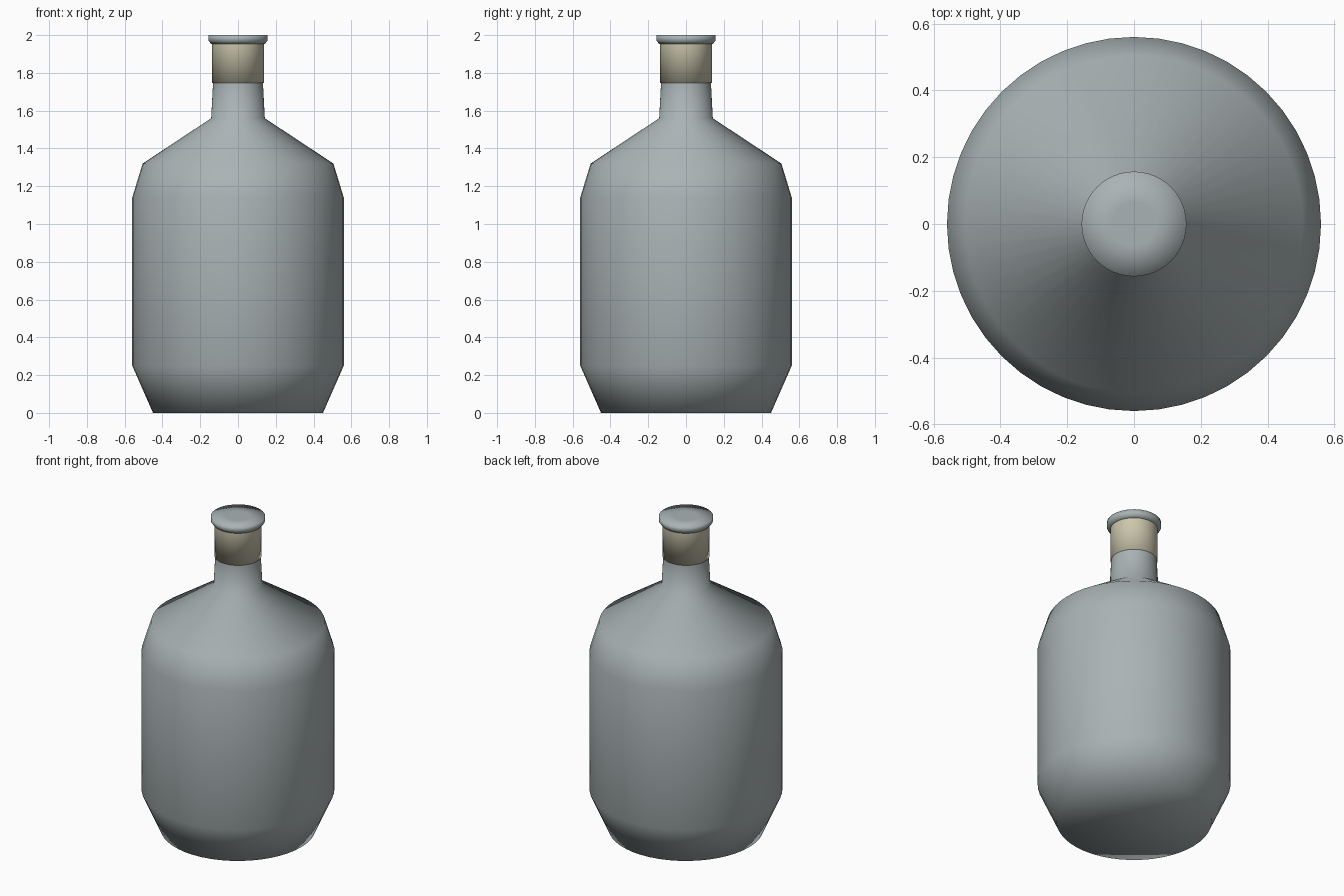
import bpy, bmesh, math

if "Cube" in bpy.data.objects:
    bpy.data.objects.remove(bpy.data.objects["Cube"])

SEGMENTS = 48


def material(name, rgb):
    m = bpy.data.materials.new(name)
    m.diffuse_color = (*rgb, 1)
    m.use_nodes = True
    m.node_tree.nodes["Principled BSDF"].inputs["Base Color"].default_value = m.diffuse_color
    return m


def lathe(name, profile, mat):
    """Revolve (radius, z) points about z; zero radii become poles."""
    bm = bmesh.new()
    rings = []
    for r, z in profile:
        n = 1 if r == 0 else SEGMENTS
        rings.append([bm.verts.new((r * math.cos(2 * math.pi * i / SEGMENTS),
                                    r * math.sin(2 * math.pi * i / SEGMENTS), z))
                      for i in range(n)])
    for a, b in zip(rings, rings[1:]):
        for i in range(SEGMENTS):
            j = (i + 1) % SEGMENTS
            corners = [a[i % len(a)], a[j % len(a)], b[j % len(b)], b[i % len(b)]]
            bm.faces.new(list(dict.fromkeys(corners))).smooth = True
    bmesh.ops.recalc_face_normals(bm, faces=bm.faces)
    mesh = bpy.data.meshes.new(name)
    bm.to_mesh(mesh)
    bm.free()
    mesh.materials.append(mat)
    obj = bpy.data.objects.new(name, mesh)
    bpy.context.collection.objects.link(obj)
    return obj


glass = material("grey_glass", (0.40, 0.45, 0.46))
cream = material("cream_cork", (0.60, 0.57, 0.42))

# Bottle: base, tapered foot, straight wall, shoulder and neck
lathe("bottle_body", [(0, 0), (0.45, 0), (0.56, 0.25), (0.56, 1.14), (0.505, 1.32),
                      (0.142, 1.56), (0.132, 1.75)], glass)

# Cork sleeve over the top of the neck
lathe("cork_sleeve", [(0.125, 1.746), (0.137, 1.746), (0.137, 1.957)], cream)

# Flared stopper cap
lathe("stopper_cap", [(0.13, 1.954), (0.143, 1.954), (0.157, 1.972),
                      (0.157, 2.0), (0.065, 2.0), (0, 2.0)], glass)
